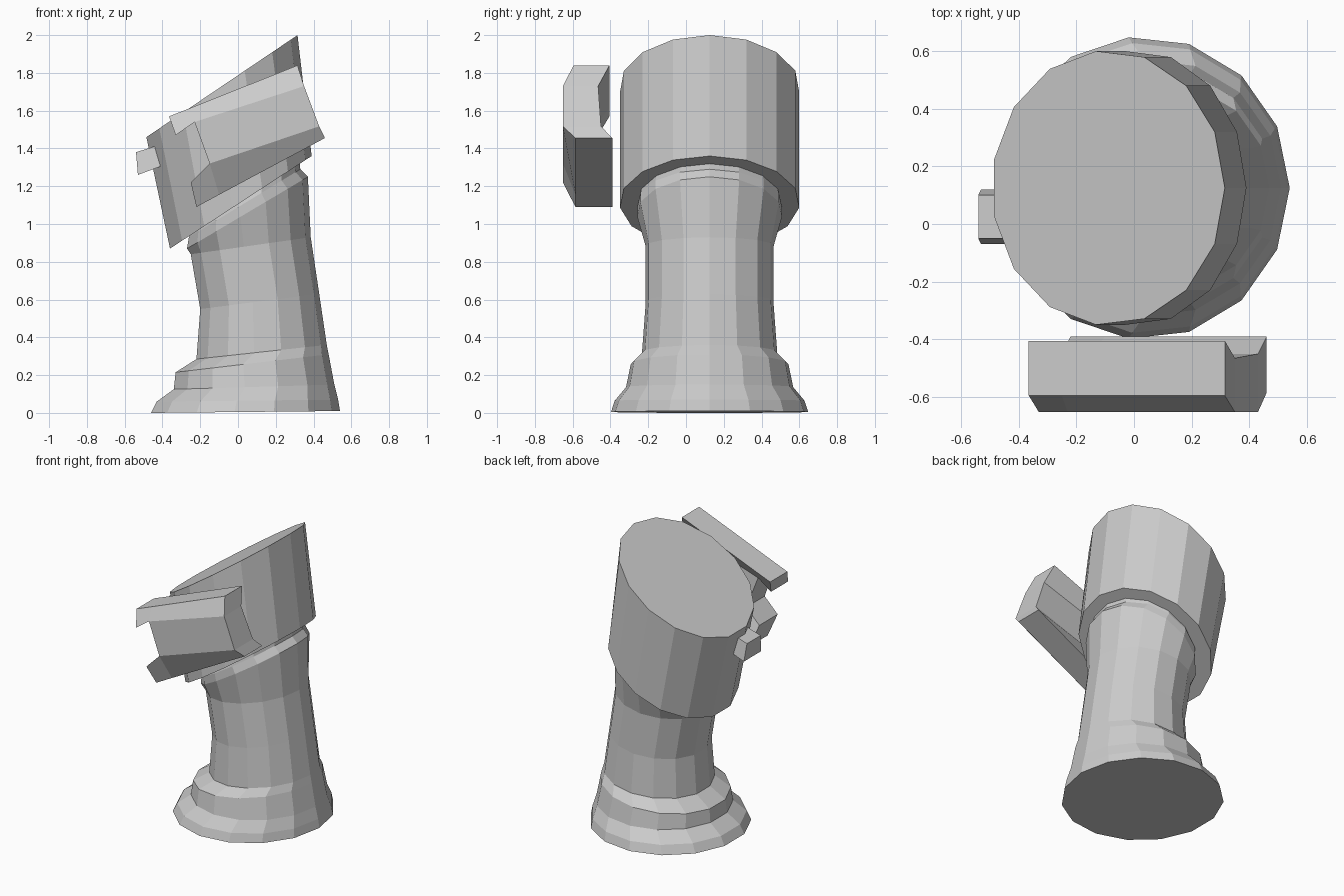
import bpy, bmesh
from math import cos, sin, pi, radians

if "Cube" in bpy.data.objects:
    bpy.data.objects.remove(bpy.data.objects["Cube"])

SIDES = 15
CY = 0.125  # depth of the column axis


def make_object(name, bm):
    bmesh.ops.recalc_face_normals(bm, faces=bm.faces)
    mesh = bpy.data.meshes.new(name)
    bm.to_mesh(mesh)
    bm.free()
    obj = bpy.data.objects.new(name, mesh)
    bpy.context.collection.objects.link(obj)
    return obj


def loft(bm, sections):
    """Skin closed sections with equal point counts and cap both ends."""
    rings = [[bm.verts.new(p) for p in s] for s in sections]
    n = len(rings[0])
    for a, b in zip(rings, rings[1:]):
        for i in range(n):
            j = (i + 1) % n
            bm.faces.new((a[i], a[j], b[j], b[i]))
    bm.faces.new(rings[0][::-1])
    bm.faces.new(rings[-1])


def tilted_ring(xl, zl, xr, zr, ry):
    """Ellipse spanning from its left point to its right point in the front view."""
    low = -cos(pi / SIDES)
    pts = []
    for i in range(SIDES):
        a = 2 * pi * i / SIDES
        t = (cos(a) - low) / (1 - low)
        pts.append((xl + (xr - xl) * t, CY + ry * sin(a), zl + (zr - zl) * t))
    return pts


# Leaning column with stepped foot and flared collar
bm = bmesh.new()
loft(bm, [tilted_ring(*r) for r in (
    (-.46, .00, .54, .01, .525),
    (-.43, .06, .53, .07, .505),
    (-.34, .125, .51, .15, .445),
    (-.33, .215, .48, .31, .42),
    (-.22, .285, .47, .36, .36),
    (-.20, .55, .43, .63, .34),
    (-.25, .84, .385, .93, .34),
    (-.27, .87, .37, 1.25, .385),
    (-.26, .93, .33, 1.29, .385),
    (-.24, 1.0, .32, 1.40, .36))])
make_object("column", bm)

# Slanted drum on top of the column
bm = bmesh.new()
loft(bm, [tilted_ring(-.36, .87, .39, 1.36, .477),
          tilted_ring(-.485, 1.46, .315, 2.0, .477)])
make_object("head", bm)

# Side guard: two pointed flanges joined by a shorter web
# Each station lists (x, z) for: top edge, upper crease, lower crease, bottom edge
left = ((-.365, 1.57), (-.33, 1.47), (-.25, 1.22), (-.22, 1.09))
mid = ((-.25, 1.615), (-.23, 1.54), (-.15, 1.32), (-.10, 1.155))
right = ((.315, 1.84), (.35, 1.73), (.43, 1.517), (.46, 1.455))


def at(p, y):
    return (p[0], y, p[1])


bm = bmesh.new()
loft(bm, [(at(s[0], -.405), at(s[0], -.595), at(s[1], -.652), at(s[1], -.465))
          for s in (left, mid, right)])
loft(bm, [(at(s[3], -.39), at(s[3], -.585), at(s[2], -.652), at(s[2], -.45))
          for s in (left, mid, right)])
loft(bm, [(at(s[1], -.652), at(s[1], -.465), at(s[2], -.45), at(s[2], -.652))
          for s in (mid, right)])
make_object("side_guard", bm)

# Small lug on the left of the head
bm = bmesh.new()
loft(bm, [((xt, -.05, zt), (xt, .10, zt), (xb, .12, zb), (xb, -.07, zb))
          for xt, zt, xb, zb in ((-.54, 1.38, -.53, 1.26), (-.38, 1.43, -.37, 1.32))])
make_object("lug", bm)
